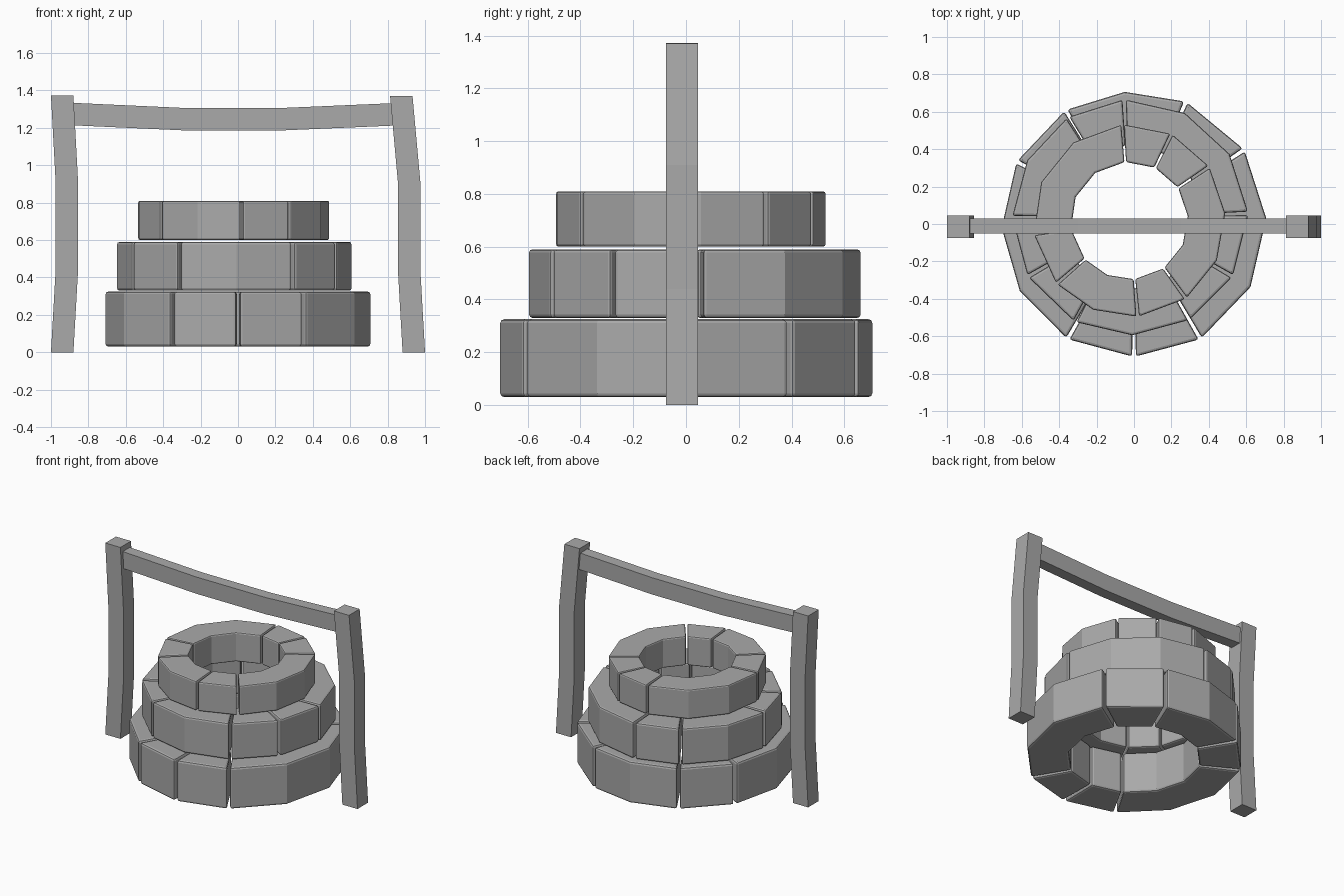
import bpy, bmesh
from math import sin, cos, radians
from mathutils import Vector

cube = bpy.data.objects.get("Cube")
if cube:
    bpy.data.objects.remove(cube, do_unlink=True)

grey = bpy.data.materials.new("plain grey")
grey.use_nodes = True
tone = (0.4, 0.4, 0.4, 1)
grey.diffuse_color = tone
grey.node_tree.nodes["Principled BSDF"].inputs["Base Color"].default_value = tone


def make_object(name, bm):
    bmesh.ops.recalc_face_normals(bm, faces=bm.faces)
    mesh = bpy.data.meshes.new(name)
    bm.to_mesh(mesh)
    bm.free()
    mesh.materials.append(grey)
    obj = bpy.data.objects.new(name, mesh)
    bpy.context.collection.objects.link(obj)
    return obj


def sweep(name, sections):
    """Skin a row of four-cornered sections into a closed bar."""
    bm = bmesh.new()
    loops = [[bm.verts.new(p) for p in s] for s in sections]
    for a, b in zip(loops, loops[1:]):
        for i in range(4):
            j = (i + 1) % 4
            bm.faces.new((a[i], a[j], b[j], b[i]))
    bm.faces.new(loops[0])
    bm.faces.new(loops[-1])
    return make_object(name, bm)


def stone(name, centre, radius, z0, z1, start, end, segments):
    """Faceted arc block with softened edges."""
    inner = radius * 0.61
    sections = []
    for i in range(segments + 1):
        a = radians(start + (end - start) * i / segments)
        out = Vector((cos(a), sin(a), 0))
        mid = Vector((centre[0], centre[1], 0))
        sections.append([mid + out * r + Vector((0, 0, z))
                         for r, z in ((inner, z0), (radius, z0), (radius, z1), (inner, z1))])
    obj = sweep(name, sections)
    bevel = obj.modifiers.new("soft edges", 'BEVEL')
    bevel.width = radius * 0.02
    bevel.segments = 2
    bevel.limit_method = 'ANGLE'
    bevel.angle_limit = radians(45)


def course(name, centre, radius, z0, z1, start, blocks):
    """Ring of stones; each block gives its end angle and facet count."""
    gap = 0.8
    for n, (end, segments) in enumerate(blocks, 1):
        stone(f"{name}_stone_{n}", centre, radius, z0, z1, start + gap, end - gap, segments)
        start = end


# Stone courses, from wide to narrow
base = [(-60, 1), (34, 3), (67, 1), (121, 2), (152, 1), (240, 3), (270, 1)]
course("lower", (0, 0), 0.708, 0.03, 0.325, -90, base)
course("middle", (-0.02, 0.035), 0.63, 0.33, 0.59, 2,
       [(93, 3), (122, 1), (180, 2), (210, 1), (242, 1), (300, 2), (330, 1), (362, 1)])
turn = 154
course("upper", (-0.025, 0.018), 0.514, 0.60, 0.81, turn - 90,
       [(end + turn, n) for end, n in base])


# Bent posts
def post(name, path):
    w = 0.06
    sweep(name, [[(x + dx, y, z + dx * tilt) for dx, y in
                  ((-w, -0.075), (w, -0.075), (w, 0.045), (-w, 0.045))]
                 for x, z, tilt in path])


post("right_post", [(-0.94, 0, 0), (-0.915, 0.44, 0), (-0.915, 0.91, 0), (-0.94, 1.372, 0)])
post("left_post", [(0.94, 0, 0), (0.915, 0.44, 0), (0.915, 0.91, 0), (0.873, 1.37, 0)])

# Sagging crossbeam
sweep("crossbeam", [[(x, y, z + dz) for y, dz in
                     ((-0.05, -0.06), (0.03, -0.06), (0.03, 0.06), (-0.05, 0.06))]
                    for x, z in ((-0.89, 1.274), (-0.3, 1.247), (0.25, 1.247), (0.83, 1.272))])
